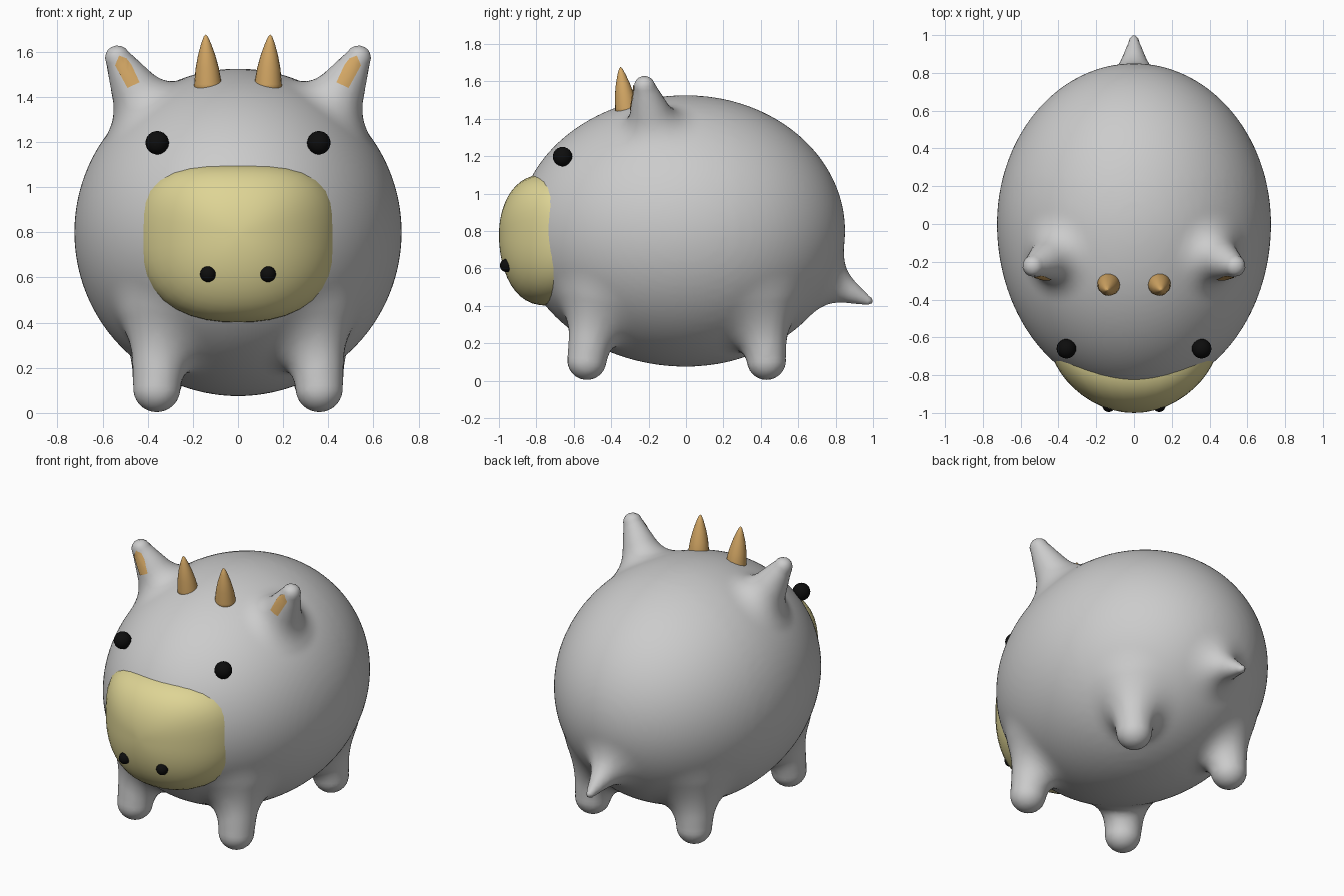
import bpy, bmesh, math
from mathutils import Vector as V, Matrix
from mathutils.bvhtree import BVHTree

if "Cube" in bpy.data.objects:
    bpy.data.objects.remove(bpy.data.objects["Cube"])


def mat(name, r, g, b):
    m = bpy.data.materials.new(name)
    m.diffuse_color = (r, g, b, 1)
    m.use_nodes = True
    m.node_tree.nodes["Principled BSDF"].inputs["Base Color"].default_value = m.diffuse_color
    return m


GREY = mat("grey_hide", 0.60, 0.60, 0.60)
CREAM = mat("cream_muzzle", 0.73, 0.66, 0.30)
TAN = mat("tan_horn", 0.66, 0.39, 0.13)
BLACK = mat("black", 0.004, 0.004, 0.004)


def finish(bm, name, material, smooth=True):
    me = bpy.data.meshes.new(name)
    bm.to_mesh(me)
    bm.free()
    me.materials.clear()
    me.materials.append(material)
    for p in me.polygons:
        p.use_smooth = smooth
    ob = bpy.data.objects.new(name, me)
    bpy.context.collection.objects.link(ob)
    return ob


# --- body field: an egg with tapered limbs blended in (x is mirrored) ---
CENTRE = V((0, 0, 0.80))
LIMBS = [  # start, end, start radius, end radius, blend
    (V((.40, -.17, 1.33)), V((.534, -.222, 1.573)), .15, .056, .10),   # ear
    (V((.34, -.48, .42)), V((.36, -.53, .108)), .135, .104, .13),      # front leg
    (V((.34, .40, .42)), V((.36, .43, .108)), .145, .104, .13),        # rear leg
    (V((0, .76, .53)), V((0, .975, .425)), .11, .024, .11),            # tail
]


def field(p):
    p = V((abs(p.x), p.y, p.z))
    q = p - CENTRE
    b = 0.90 if q.y < 0 else 0.85
    e = V((q.x / .725, q.y / b, q.z / .725))
    g = V((e.x / .725, e.y / b, e.z / .725)).length
    d = e.length * (e.length - 1) / max(g, 1e-6)
    for a, c, r0, r1, k in LIMBS:
        ax = c - a
        t = max(0, min(1, (p - a).dot(ax) / ax.length_squared))
        dl = (p - a - ax * t).length - (r0 + (r1 - r0) * t)
        h = max(k - abs(d - dl), 0) / k
        d = min(d, dl) - h * h * k * .25
    return d


def project(p):
    for _ in range(3):
        d, s = field(p), 1e-4
        if abs(d) < 5e-4:
            break
        n = V((field(p + V((s, 0, 0))) - d, field(p + V((0, s, 0))) - d,
               field(p + V((0, 0, s))) - d)) / s
        p = p - n * (d / max(n.length_squared, .2))
    return p


# rough union of spheres, voxel remeshed, then pulled onto the smooth field
bm = bmesh.new()
bmesh.ops.create_uvsphere(bm, u_segments=64, v_segments=32, radius=1,
                          matrix=Matrix.Translation(CENTRE) @ Matrix.Diagonal((.725, .87, .725, 1)))
for a, c, r0, r1, k in LIMBS:
    for side in ((1, -1) if c.x else (1,)):
        for i in range(11):
            p = a.lerp(c, i / 10)
            bmesh.ops.create_uvsphere(bm, u_segments=16, v_segments=10,
                                      radius=r0 + (r1 - r0) * i / 10,
                                      matrix=Matrix.Translation((p.x * side, p.y, p.z)))
rough = finish(bm, "rough_body", GREY)
mod = rough.modifiers.new("Remesh", "REMESH")
mod.mode = 'VOXEL'
mod.voxel_size = 0.022
dg = bpy.context.evaluated_depsgraph_get()
remeshed = bpy.data.meshes.new_from_object(rough.evaluated_get(dg))
bm = bmesh.new()
bm.from_mesh(remeshed)
bpy.data.objects.remove(rough)
for step in range(2):
    for v in bm.verts:
        v.co = project(v.co)
    if step == 0:
        bmesh.ops.smooth_vert(bm, verts=bm.verts, factor=.5, use_axis_x=True,
                              use_axis_y=True, use_axis_z=True)
bmesh.ops.recalc_face_normals(bm, faces=bm.faces)
tree = BVHTree.FromBMesh(bm)
finish(bm, "body", GREY)

# --- muzzle: boxy outline swept into a dome that bends back at the sides ---
bm = bmesh.new()
SEG, RINGS = 40, 12
rings = []
for j in range(1, RINGS + 1):
    phi = j / RINGS * math.pi / 2
    ring = []
    for i in range(SEG):
        t = 2 * math.pi * i / SEG
        c, s = math.cos(t), math.sin(t)
        n = 3.0 if s > 0 else 2.35
        k = math.sin(phi) / (abs(c) ** n + abs(s) ** n) ** (1 / n)
        x, z = c * k, s * k
        y = -.72 - .28 * max(math.cos(phi), 0) ** .75 + .13 * x * x
        ring.append(bm.verts.new((.448 * x, y, .78 + z * (.325 if s > 0 else .38))))
    rings.append(ring)
# back rim buried in the body
rings.append([bm.verts.new((v.co.x * .9, v.co.y + .12, .78 + (v.co.z - .78) * .9)) for v in rings[-1]])
tip = bm.verts.new((0, -1.0, .78))
for i in range(SEG):
    n = (i + 1) % SEG
    bm.faces.new((tip, rings[0][i], rings[0][n]))
    for a, b in zip(rings, rings[1:]):
        bm.faces.new((a[i], b[i], b[n], a[n]))
bm.faces.new(rings[-1])
bmesh.ops.recalc_face_normals(bm, faces=bm.faces)
finish(bm, "muzzle", CREAM)


def ball(name, loc, r):
    b = bmesh.new()
    bmesh.ops.create_uvsphere(b, u_segments=20, v_segments=12, radius=r,
                              matrix=Matrix.Translation(loc))
    finish(b, name, BLACK)


def horn(side):
    b = bmesh.new()
    prof = [(-.04, .062), (0, .061), (.07, .052), (.13, .038), (.18, .022), (.212, .009), (.22, .001)]
    loops = []
    for h, r in prof:
        f = max(h, 0) / .22
        loops.append([b.verts.new((side * (.133 + .01 * f) + r * math.cos(a),
                                   -.318 - .032 * f + r * math.sin(a), 1.456 + h))
                      for a in [math.tau * i / 20 for i in range(20)]])
    for lo, hi in zip(loops, loops[1:]):
        for i in range(20):
            b.faces.new((lo[i], lo[(i + 1) % 20], hi[(i + 1) % 20], hi[i]))
    b.faces.new(loops[-1])
    b.faces.new(loops[0][::-1])
    finish(b, "horn", TAN)


def inner_ear(side):
    # thin patch laid on the front of the ear
    b = bmesh.new()
    pts = [(.436, 1.465), (.472, 1.543), (.495, 1.572), (.527, 1.583), (.545, 1.54), (.49, 1.44)]
    vs = [b.verts.new((side * x, 0, z)) for x, z in pts]
    mid = b.verts.new((side * .492, 0, 1.515))
    for i in range(len(vs)):
        b.faces.new((mid, vs[i], vs[(i + 1) % len(vs)]))
    bmesh.ops.subdivide_edges(b, edges=b.edges, cuts=3, use_grid_fill=True)
    for v in b.verts:
        hit = tree.ray_cast(V((v.co.x, -2, v.co.z)), V((0, 1, 0)))[0]
        v.co.y = (hit.y if hit else -.28) - .006
    b.normal_update()
    for f in b.faces:
        if f.normal.y > 0:
            f.normal_flip()
    finish(b, "inner_ear", TAN)


for side in (1, -1):
    ball("eye", (side * .358, -.660, 1.197), .052)
    ball("nostril", (side * .133, -.960, .615), .035)
    horn(side)
    inner_ear(side)
